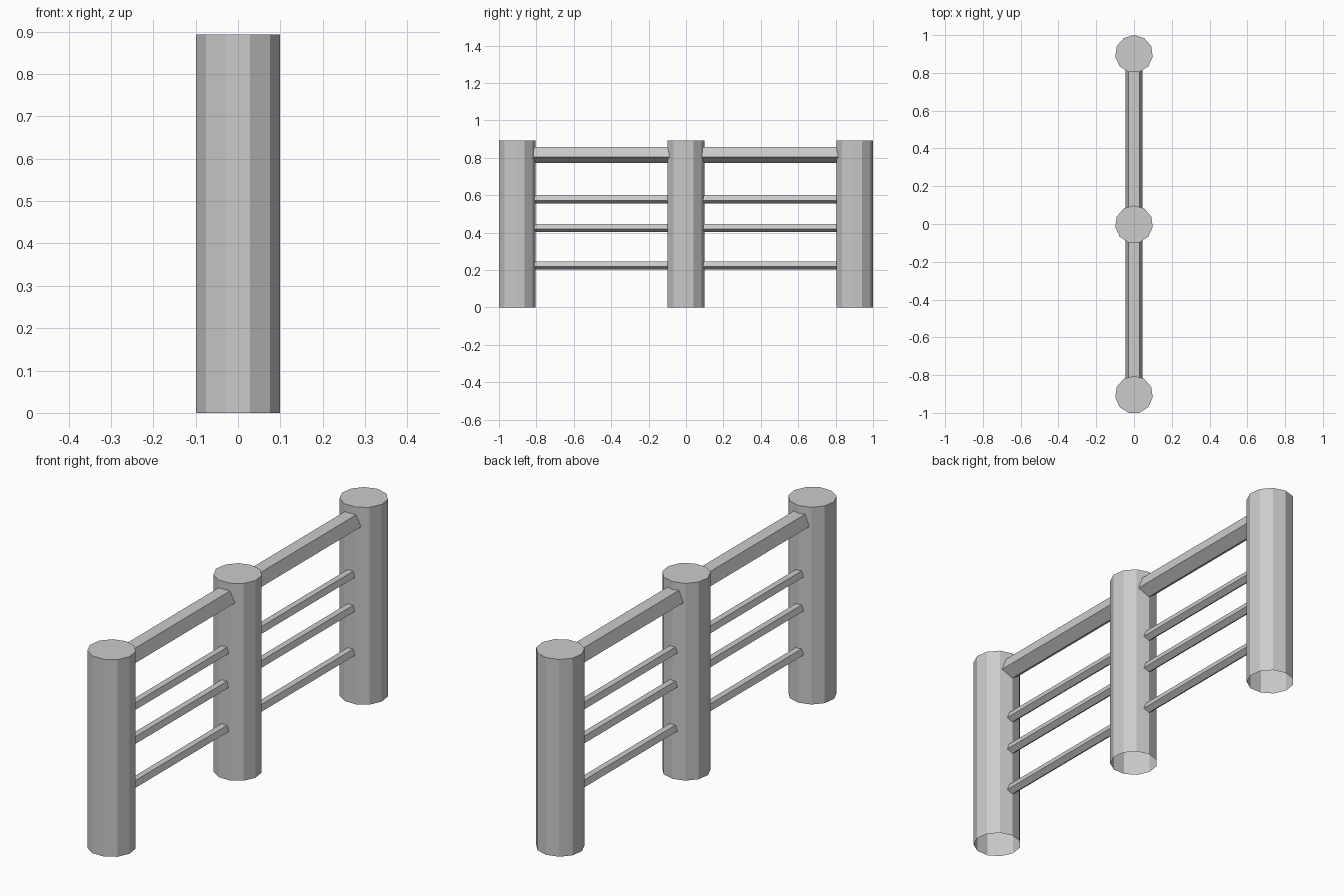
import bpy, bmesh, math

if "Cube" in bpy.data.objects:
    bpy.data.objects.remove(bpy.data.objects["Cube"])

SPACING, OFFSET, HEIGHT = 0.902, -0.002, 0.893


def prism(name, sides, radius, length, location, tilt=0.0, open_normals=()):
    """Flat-sided prism; end caps facing a direction in open_normals are removed."""
    bm = bmesh.new()
    bmesh.ops.create_cone(bm, cap_ends=True, segments=sides, radius1=radius,
                          radius2=radius, depth=length)
    bm.normal_update()
    ends = [f for f in bm.faces if round(f.normal.z) in open_normals
            and abs(f.normal.z) > 0.9]
    bmesh.ops.delete(bm, geom=ends, context='FACES_ONLY')
    mesh = bpy.data.meshes.new(name)
    bm.to_mesh(mesh)
    bm.free()
    obj = bpy.data.objects.new(name, mesh)
    obj.location = location
    obj.rotation_euler.x = tilt
    bpy.context.collection.objects.link(obj)
    return obj


# Three eleven-sided posts, open underneath
for name, i in (("front_post", -1), ("middle_post", 0), ("back_post", 1)):
    prism(name, 11, 0.1002, HEIGHT, (0, OFFSET + i * SPACING, HEIGHT / 2),
          open_normals=(-1,))

# Five-sided rails, flat side up, running through the posts
for name, radius, z in (("top_rail", 0.048, 0.819), ("upper_bar", 0.0235, 0.580),
                        ("middle_bar", 0.0235, 0.426), ("lower_bar", 0.0235, 0.227)):
    prism(name, 5, radius, 2 * SPACING, (0, OFFSET, z), tilt=-math.pi / 2,
          open_normals=(-1, 1))
